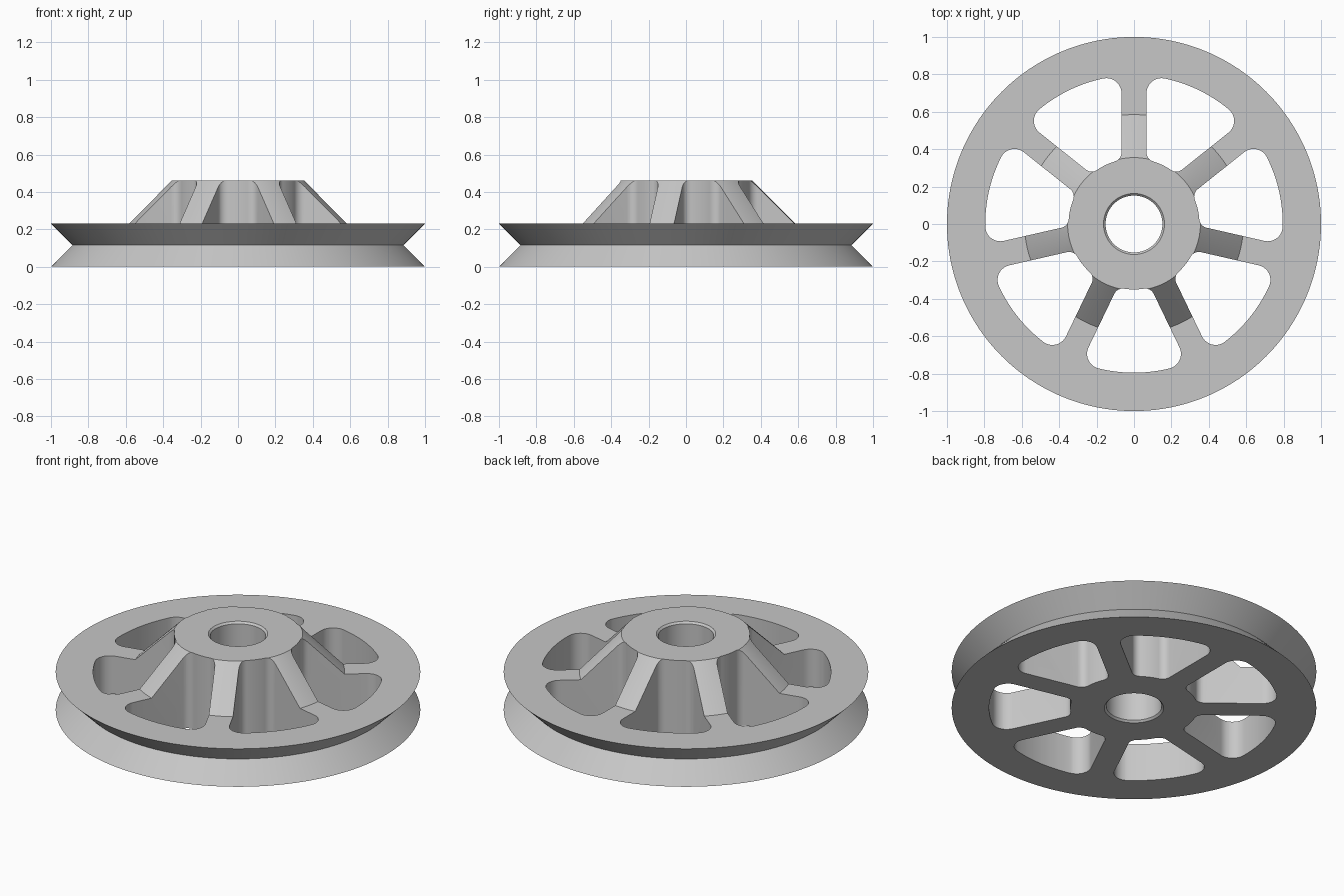
import bpy, bmesh
from math import radians, cos, sin, pi, sqrt, atan2, tau
from mathutils import Matrix, Vector

cube = bpy.data.objects.get("Cube")
if cube:
    bpy.data.objects.remove(cube, do_unlink=True)

SPOKES = 7
HALF_SPOKE = 0.067
HUB_R, POCKET_R = 0.35, 0.795
HUB_FILLET, RIM_FILLET = 0.05, 0.08

grey = bpy.data.materials.new("plain grey")
grey.use_nodes = True
grey.diffuse_color = (0.57, 0.57, 0.57, 1)
grey.node_tree.nodes["Principled BSDF"].inputs["Base Color"].default_value = grey.diffuse_color


def make_object(name, bm):
    bmesh.ops.recalc_face_normals(bm, faces=bm.faces)
    mesh = bpy.data.meshes.new(name)
    bm.to_mesh(mesh)
    bm.free()
    obj = bpy.data.objects.new(name, mesh)
    mesh.materials.append(grey)
    bpy.context.collection.objects.link(obj)
    return obj


def lathe(name, profile, steps):
    """Closed (radius, height) profile turned around z."""
    bm = bmesh.new()
    rings = []
    for i in range(steps):
        a = tau * i / steps
        rings.append([bm.verts.new((r * cos(a), r * sin(a), z)) for r, z in profile])
    n = len(profile)
    for i in range(steps):
        a, b = rings[i], rings[(i + 1) % steps]
        for j in range(n):
            k = (j + 1) % n
            bm.faces.new((a[j], b[j], b[k], a[k]))
    return make_object(name, bm)


def arc(cx, cy, r, start, end, steps):
    return [Vector((cx + r * cos(start + (end - start) * i / steps),
                    cy + r * sin(start + (end - start) * i / steps), 0))
            for i in range(steps + 1)]


def pocket_outline():
    """Rounded opening centred on +x, between two parallel-sided spokes."""
    half = pi / SPOKES
    # Lower half, worked out beside a spoke lying along +x, then turned
    hy, ry = HALF_SPOKE + HUB_FILLET, HALF_SPOKE + RIM_FILLET
    hx = sqrt((HUB_R + HUB_FILLET) ** 2 - hy ** 2)
    rx = sqrt((POCKET_R - RIM_FILLET) ** 2 - ry ** 2)
    ha, ra = atan2(hy, hx), atan2(ry, rx)
    side = arc(0, 0, HUB_R, half, ha, 6)
    side += arc(hx, hy, HUB_FILLET, ha + pi, 1.5 * pi, 8)[1:]
    side += arc(rx, ry, RIM_FILLET, -pi / 2, ra, 10)
    side += arc(0, 0, POCKET_R, ra, half, 10)[1:]
    turn = Matrix.Rotation(-half, 3, 'Z')
    side = [turn @ p for p in side]
    mirrored = [Vector((p.x, -p.y, 0)) for p in reversed(side[1:-1])]
    return side + mirrored


# Grooved rim, web, conical hub and chamfered bore as one turned body
wheel = lathe("spoked_pulley_wheel", [
    (0.163, 0), (1, 0), (0.885, 0.115), (1, 0.23), (0.585, 0.23),
    (0.355, 0.46), (0.163, 0.46), (0.152, 0.449), (0.152, 0.011)], 168)

# Openings between the spokes
bm = bmesh.new()
outline = pocket_outline()
for k in range(SPOKES):
    turn = Matrix.Rotation(pi / 2 + tau * (k + 0.5) / SPOKES, 3, 'Z')
    low = [bm.verts.new(turn @ p + Vector((0, 0, -0.1))) for p in outline]
    high = [bm.verts.new(turn @ p + Vector((0, 0, 0.6))) for p in outline]
    bm.faces.new(low[::-1])
    bm.faces.new(high)
    for i in range(len(outline)):
        j = (i + 1) % len(outline)
        bm.faces.new((low[i], low[j], high[j], high[i]))
cutter = make_object("spoke_openings_cutter", bm)
cutter.hide_render = True

cut = wheel.modifiers.new("openings", 'BOOLEAN')
cut.operation = 'DIFFERENCE'
cut.solver = 'EXACT'
cut.object = cutter

for obj in bpy.context.selected_objects:
    obj.select_set(False)
bpy.context.view_layer.objects.active = wheel
wheel.select_set(True)
bpy.ops.object.modifier_apply(modifier=cut.name)
bpy.data.objects.remove(cutter, do_unlink=True)
bpy.ops.object.shade_smooth_by_angle(angle=radians(25))
